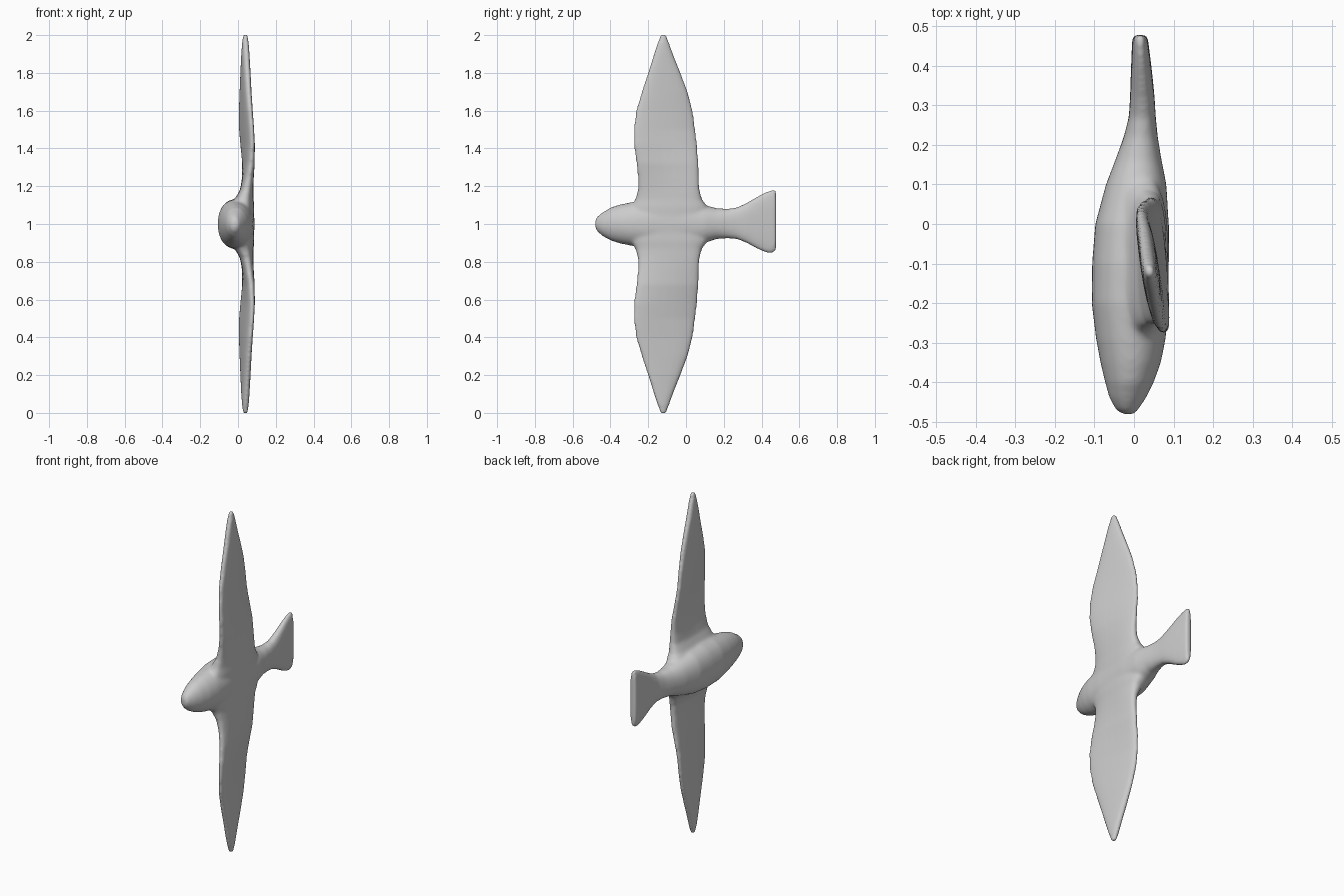
import bpy, bmesh, math

cube = bpy.data.objects.get("Cube")
if cube:
    bpy.data.objects.remove(cube, do_unlink=True)

grey = bpy.data.materials.new("stone grey")
grey.use_nodes = True
COLOUR = (0.6, 0.6, 0.6, 1)
grey.diffuse_color = COLOUR
grey.node_tree.nodes["Principled BSDF"].inputs["Base Color"].default_value = COLOUR

N = 32


def spow(v, p):
    return math.copysign(abs(v) ** p, v)


def loft(bm, rings):
    """Skin a list of closed rings and cap both ends."""
    loops = [[bm.verts.new(p) for p in ring] for ring in rings]
    for a, b in zip(loops, loops[1:]):
        for i in range(N):
            j = (i + 1) % N
            bm.faces.new((a[i], a[j], b[j], b[i]))
    bm.faces.new(loops[0][::-1])
    bm.faces.new(loops[-1])


def body_ring(y, x0, x1, z0, z1, power):
    pts = []
    for i in range(N):
        a = 2 * math.pi * i / N
        pts.append(((x0 + x1) / 2 + (x1 - x0) / 2 * spow(math.cos(a), power), y,
                    (z0 + z1) / 2 + (z1 - z0) / 2 * spow(math.sin(a), power)))
    return pts


def wing_ring(side, s, y_lead, y_trail, x_lead, x_trail, half):
    pts = []
    for i in range(N):
        a = 2 * math.pi * i / N
        t = 0.5 - 0.5 * spow(math.cos(a), 0.8)
        x = x_lead + (x_trail - x_lead) * t + half * spow(math.sin(a), 0.7)
        pts.append((x, y_lead + (y_trail - y_lead) * t, 1 + side * s))
    return pts


# Body from beak to fanned tail: y, x range, z range, squareness
BODY = [
    (-0.480, -0.030, 0.000, 0.980, 1.020, 1.0),
    (-0.470, -0.045, 0.010, 0.960, 1.040, 1.0),
    (-0.440, -0.062, 0.030, 0.935, 1.062, 1.0),
    (-0.400, -0.073, 0.050, 0.913, 1.087, 1.0),
    (-0.350, -0.085, 0.068, 0.897, 1.103, 1.0),
    (-0.290, -0.096, 0.080, 0.885, 1.115, 0.95),
    (-0.200, -0.107, 0.087, 0.872, 1.128, 0.9),
    (-0.100, -0.106, 0.088, 0.868, 1.132, 0.9),
    (0.000, -0.098, 0.088, 0.875, 1.125, 0.9),
    (0.100, -0.071, 0.082, 0.900, 1.100, 0.9),
    (0.160, -0.048, 0.070, 0.920, 1.084, 0.9),
    (0.220, -0.026, 0.060, 0.924, 1.080, 0.85),
    (0.270, -0.013, 0.055, 0.920, 1.088, 0.8),
    (0.320, -0.010, 0.052, 0.900, 1.112, 0.75),
    (0.380, -0.008, 0.046, 0.867, 1.147, 0.7),
    (0.430, -0.006, 0.040, 0.846, 1.173, 0.7),
    (0.460, -0.005, 0.036, 0.846, 1.182, 0.65),
    (0.478, -0.004, 0.034, 0.862, 1.180, 0.6),
]

# Wing from root to tip: span, leading and trailing y, leading and trailing x, half thickness
WING = [
    (0.00, -0.300, 0.130, 0.005, 0.005, 0.080),
    (0.09, -0.295, 0.115, 0.015, 0.020, 0.068),
    (0.13, -0.268, 0.085, 0.030, 0.035, 0.050),
    (0.18, -0.255, 0.072, 0.046, 0.046, 0.036),
    (0.24, -0.254, 0.068, 0.058, 0.046, 0.030),
    (0.32, -0.263, 0.067, 0.071, 0.040, 0.027),
    (0.42, -0.277, 0.060, 0.077, 0.025, 0.024),
    (0.50, -0.277, 0.050, 0.074, 0.017, 0.023),
    (0.60, -0.265, 0.036, 0.066, 0.017, 0.023),
    (0.70, -0.235, 0.010, 0.058, 0.022, 0.023),
    (0.80, -0.202, -0.028, 0.052, 0.027, 0.022),
    (0.90, -0.170, -0.068, 0.046, 0.032, 0.020),
    (0.96, -0.150, -0.090, 0.042, 0.036, 0.017),
    (1.005, -0.133, -0.107, 0.040, 0.038, 0.011),
]

bm = bmesh.new()
loft(bm, [body_ring(*row) for row in BODY])
for side in (1, -1):
    loft(bm, [wing_ring(side, *row) for row in WING])
bmesh.ops.recalc_face_normals(bm, faces=bm.faces)
mesh = bpy.data.meshes.new("flying_bird")
bm.to_mesh(mesh)
bm.free()
mesh.materials.append(grey)
bird = bpy.data.objects.new("flying_bird", mesh)
bpy.context.collection.objects.link(bird)

# Fuse the body and wings into one softly blended skin
remesh = bird.modifiers.new("fuse", 'REMESH')
remesh.mode = 'VOXEL'
remesh.voxel_size = 0.008
remesh.use_smooth_shade = True
smooth = bird.modifiers.new("soften", 'SMOOTH')
smooth.factor = 0.5
smooth.iterations = 10
